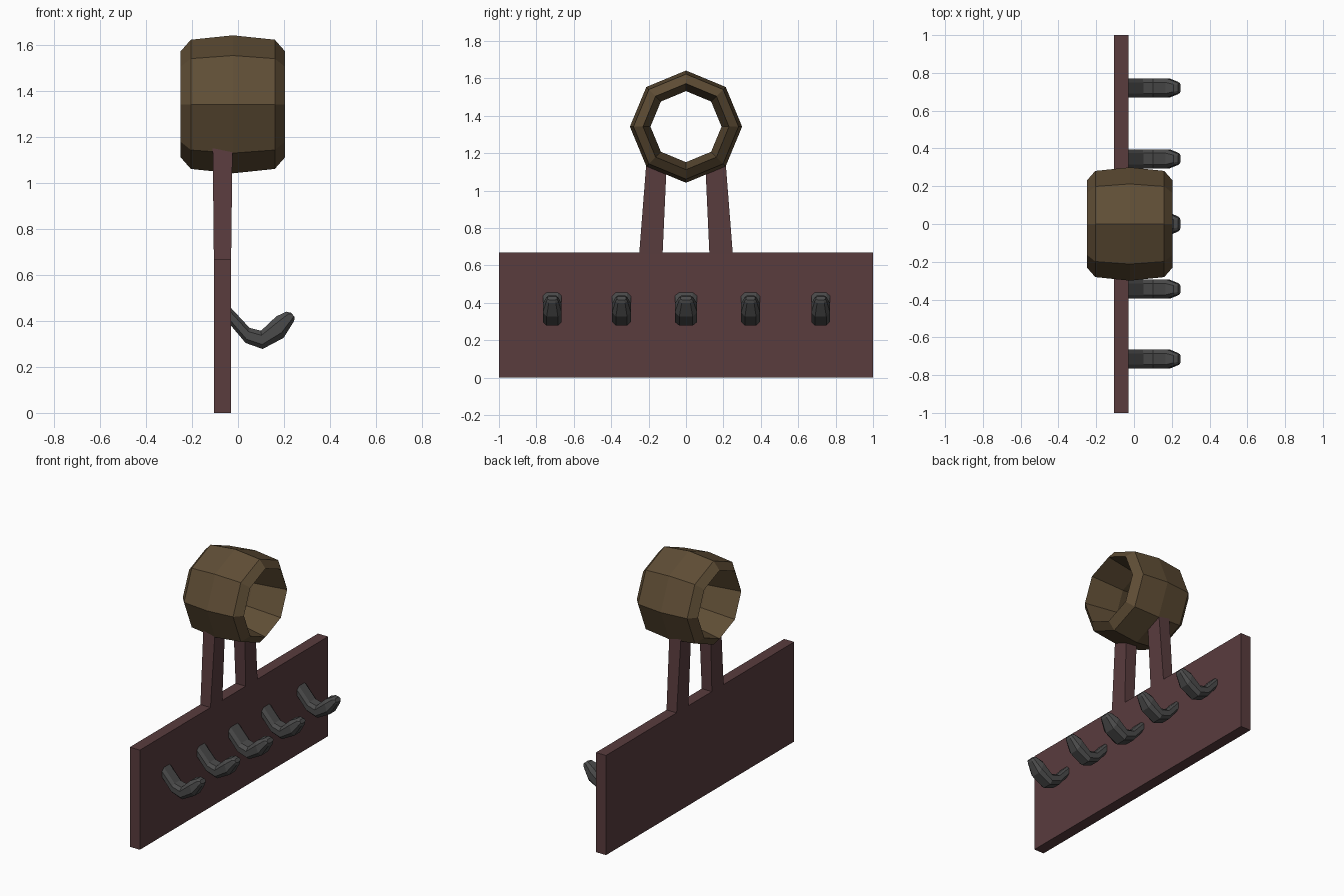
import bpy, bmesh, math

if "Cube" in bpy.data.objects:
    bpy.data.objects.remove(bpy.data.objects["Cube"])


def material(name, color):
    m = bpy.data.materials.new(name)
    m.diffuse_color = (*color, 1)
    m.use_nodes = True
    m.node_tree.nodes["Principled BSDF"].inputs["Base Color"].default_value = m.diffuse_color
    return m


wood = material("dark_red_wood", (0.10, 0.045, 0.048))
brown = material("barrel_brown", (0.115, 0.075, 0.036))
iron = material("dark_iron", (0.07, 0.07, 0.07))


def loft(name, rings, mat, closed=False):
    """Skin a list of equal-length vertex rings; cap the ends or join them."""
    bm = bmesh.new()
    rows = [[bm.verts.new(p) for p in ring] for ring in rings]
    n = len(rows[0])
    pairs = list(zip(rows, rows[1:]))
    if closed:
        pairs.append((rows[-1], rows[0]))
    for a, b in pairs:
        for i in range(n):
            j = (i + 1) % n
            bm.faces.new((a[i], a[j], b[j], b[i]))
    if not closed:
        bm.faces.new(rows[0])
        bm.faces.new(rows[-1])
    bmesh.ops.recalc_face_normals(bm, faces=bm.faces)
    me = bpy.data.meshes.new(name)
    bm.to_mesh(me)
    bm.free()
    me.materials.append(mat)
    ob = bpy.data.objects.new(name, me)
    bpy.context.collection.objects.link(ob)
    return ob


def rect(x0, x1, y0, y1, z):
    return [(x0, y0, z), (x1, y0, z), (x1, y1, z), (x0, y1, z)]


# Back board
loft("back_board", [rect(-0.105, -0.03, -1, 1, 0), rect(-0.105, -0.03, -1, 1, 0.67)], wood)

# Two tapered posts leaning inward
for side, label in ((-1, "left"), (1, "right")):
    loft(label + "_post", [
        rect(-0.105, -0.03, side * 0.125, side * 0.25, 0.665),
        rect(-0.11, -0.024, side * 0.103, side * 0.212, 1.15)], wood)

# Hollow eight-sided barrel: (x, radius) profile spun about the x axis
profile = [(-0.25, 0.23), (-0.205, 0.281), (-0.022, 0.30), (0.16, 0.281),
           (0.205, 0.23), (-0.022, 0.19)]
loft("barrel", [[(x, r * math.sin(k * math.pi / 4), 1.342 + r * math.cos(k * math.pi / 4))
                 for k in range(8)] for x, r in profile], brown, closed=True)

# Hooks: stations of (top x, top z, bottom x, bottom z, half width)
stations = [(-0.045, 0.472, -0.045, 0.397, 0.05), (0.05, 0.37, 0.033, 0.304, 0.05),
            (0.10, 0.357, 0.107, 0.278, 0.05), (0.167, 0.42, 0.198, 0.326, 0.05),
            (0.21, 0.44, 0.243, 0.398, 0.032)]
section = [(-0.6, 0), (0.6, 0), (1, 0.25), (1, 0.75), (0.6, 1), (-0.6, 1), (-1, 0.75), (-1, 0.25)]


def hook_ring(tx, tz, bx, bz, w, y, scale):
    return [(tx + (bx - tx) * t, y + s * w * scale, tz + (bz - tz) * t) for s, t in section]


for i, y in enumerate((-0.715, -0.345, 0, 0.345, 0.72)):
    scale = 1.2 if y == 0 else 1.0
    rings = [hook_ring(*s, y, scale) for s in stations]
    rings.append(hook_ring(0.232, 0.435, 0.247, 0.415, 0.025, y, scale))
    loft(f"hook_{i + 1}", rings, iron)
